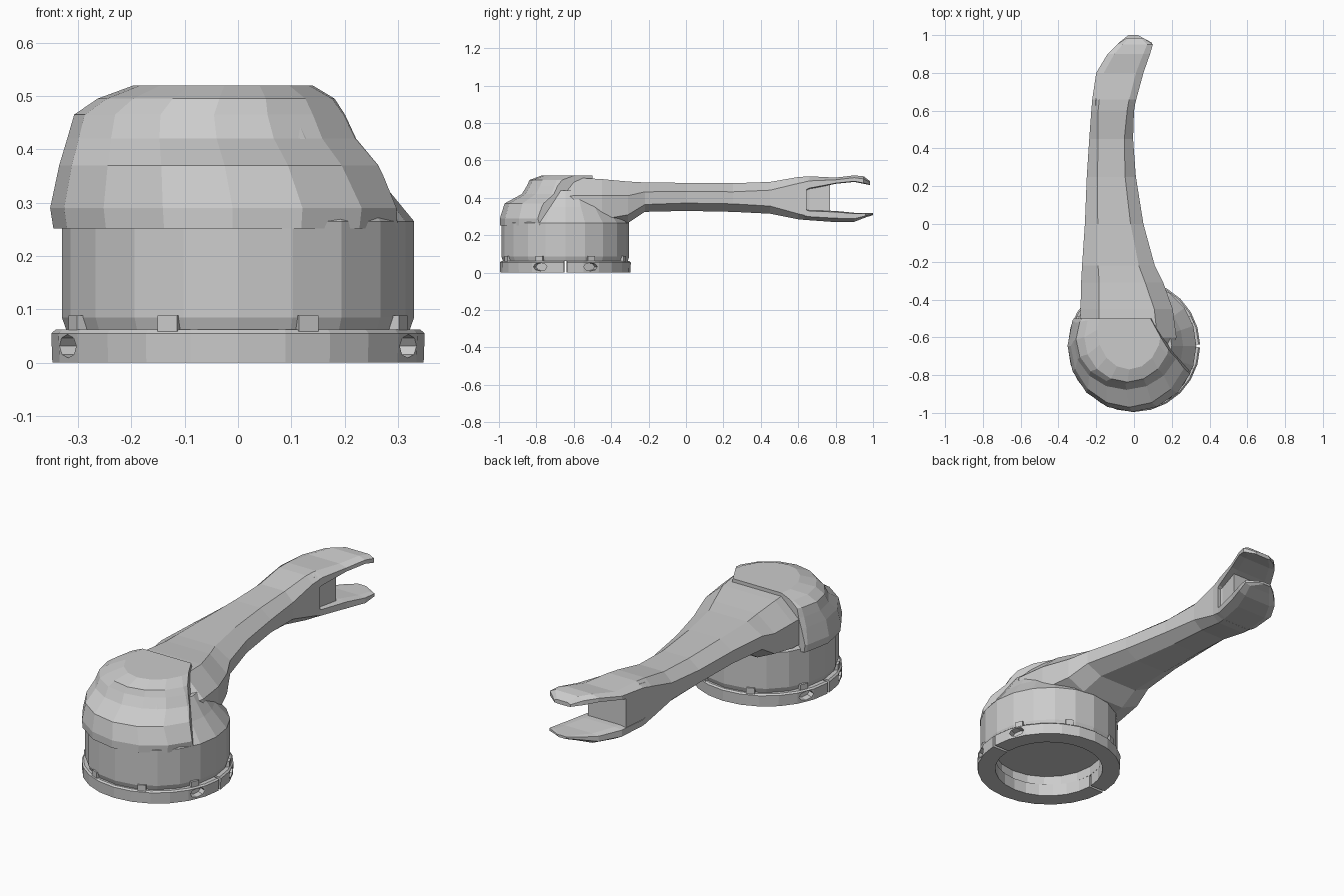
import bpy, bmesh, math
from mathutils import Vector, Matrix

if "Cube" in bpy.data.objects:
    bpy.data.objects.remove(bpy.data.objects["Cube"])

CY = -0.645  # y of the base axis
grey = bpy.data.materials.new("light_grey")
grey.diffuse_color = (0.6, 0.6, 0.6, 1)
grey.use_nodes = True
grey.node_tree.nodes["Principled BSDF"].inputs["Base Color"].default_value = grey.diffuse_color


def finish(bm, name, hidden=False):
    bmesh.ops.remove_doubles(bm, verts=bm.verts, dist=1e-5)
    bmesh.ops.recalc_face_normals(bm, faces=bm.faces)
    me = bpy.data.meshes.new(name)
    bm.to_mesh(me)
    bm.free()
    me.materials.append(grey)
    ob = bpy.data.objects.new(name, me)
    bpy.context.collection.objects.link(ob)
    ob.hide_render = hidden
    return ob


def skin(bm, rings):
    """Join a list of equal point rings with quads and close both ends."""
    rows = [[bm.verts.new(p) for p in r] for r in rings]
    n = len(rows[0])
    for a, b in zip(rows, rows[1:]):
        for i in range(n):
            j = (i + 1) % n
            bm.faces.new((a[i], a[j], b[j], b[i]))
    bm.faces.new(rows[0])
    bm.faces.new(rows[-1])


def section(y, xl, xr, zb, zt, cx, low, high):
    """Chamfered box cross-section across the arm."""
    dx, dl, dh = (xr - xl) * cx, (zt - zb) * low, (zt - zb) * high
    return [(xl + dx, y, zb), (xr - dx, y, zb), (xr, y, zb + dl), (xr, y, zt - dh),
            (xr - dx, y, zt), (xl + dx, y, zt), (xl, y, zt - dh), (xl, y, zb + dl)]


def loft(name, rows, *chamfer):
    bm = bmesh.new()
    skin(bm, [section(*r, *chamfer) for r in rows])
    return finish(bm, name)


def ellipse(cx, cy, rx, ry, z, n):
    return [(cx + rx * math.cos(math.tau * i / n), cy + ry * math.sin(math.tau * i / n), z)
            for i in range(n)]


# Hollow round housing with a sloping shoulder
bm = bmesh.new()
profile = [(0.262, 0.11), (0.262, 0.062), (0.322, 0.062), (0.33, 0.085),
           (0.33, 0.265), (0.26, 0.35), (0.20, 0.44)]
skin(bm, [ellipse(0, CY, r, r * 1.035, z, 20) for r, z in profile])
finish(bm, "housing")

# Clamp ring in two halves with side gaps, and bolt holes cut in
for side, start in (("front", math.pi), ("back", 0.0)):
    bm = bmesh.new()
    gap, n = 0.022, 12
    rings = []
    for i in range(n + 1):
        a = start + gap + (math.pi - 2 * gap) * i / n
        rings.append([(r * math.cos(a), CY + r * math.sin(a), z) for r, z in
                      ((0.262, 0), (0.348, 0), (0.35, 0.055), (0.342, 0.062), (0.262, 0.062))])
    skin(bm, rings)
    ring = finish(bm, side + "_clamp_ring")
    bm = bmesh.new()
    for a in (start + 0.40, start + math.pi - 0.40):
        pos = Vector((0.34 * math.cos(a), CY + 0.34 * math.sin(a), 0.031))
        m = (Matrix.Translation(pos) @ Matrix.Rotation(a, 4, 'Z')
             @ Matrix.Rotation(math.pi / 2, 4, 'Y') @ Matrix.Diagonal((1, 1.8, 1, 1)))
        bmesh.ops.create_cone(bm, cap_ends=True, segments=8, radius1=0.022, radius2=0.022,
                              depth=0.06, matrix=m)
    cutter = finish(bm, side + "_bolt_cutter", True)
    cutter.hide_viewport = True
    mod = ring.modifiers.new("bolt_holes", 'BOOLEAN')
    mod.object = cutter
    mod.operation = 'DIFFERENCE'
    mod.solver = 'EXACT'

# Small clips standing on the ring
bm = bmesh.new()
for deg in (24, 67, 113, 156, 204, 247, 293, 336):
    a = math.radians(deg)
    m = (Matrix.Translation((0.327 * math.cos(a), CY + 0.333 * math.sin(a), 0.074))
         @ Matrix.Rotation(a, 4, 'Z') @ Matrix.Diagonal((0.024, 0.04, 0.03, 1)))
    bmesh.ops.create_cube(bm, size=1, matrix=m)
finish(bm, "ring_clips")

# Domed front cover, trimmed at the back by one upright and one leaning plane
bm = bmesh.new()
cover = [(-0.01, CY, 0.336, 0.35, 0.252), (-0.01, CY, 0.342, 0.35, 0.29),
         (-0.025, CY, 0.31, 0.325, 0.37), (-0.04, -0.62, 0.28, 0.258, 0.42),
         (-0.045, -0.61, 0.262, 0.24, 0.465), (-0.035, -0.60, 0.228, 0.237, 0.495),
         (-0.025, -0.56, 0.17, 0.21, 0.52)]
skin(bm, [ellipse(*c, 16) for c in cover])
for co, no in (((0, -0.5, 0), (0, 1, 0)), ((0.22, -0.72, 0.46), (0.038, 0.0207, 0.0084))):
    bmesh.ops.bisect_plane(bm, geom=bm.verts[:] + bm.edges[:] + bm.faces[:],
                           plane_co=co, plane_no=no, clear_outer=True)
    bmesh.ops.holes_fill(bm, edges=[e for e in bm.edges if e.is_boundary], sides=0)
finish(bm, "front_cover")

# Arm: wide head narrowing to a slim curved neck
# (y, x left, x right, z low, z high, side, lower and upper chamfer)
arm = [(-0.82, -0.16, 0.10, 0.26, 0.40, 0.25, 0.1, 0.35),
       (-0.74, -0.24, 0.17, 0.255, 0.47, 0.25, 0.1, 0.35),
       (-0.60, -0.285, 0.225, 0.255, 0.508, 0.2, 0.1, 0.38),
       (-0.45, -0.283, 0.205, 0.255, 0.50, 0.2, 0.12, 0.36),
       (-0.31, -0.28, 0.155, 0.265, 0.487, 0.22, 0.2, 0.34),
       (-0.22, -0.275, 0.11, 0.325, 0.482, 0.22, 0.25, 0.32),
       (0.0, -0.26, 0.05, 0.33, 0.48, 0.22, 0.28, 0.3),
       (0.25, -0.25, 0.01, 0.325, 0.478, 0.22, 0.28, 0.3),
       (0.45, -0.237, -0.005, 0.315, 0.485, 0.2, 0.24, 0.26),
       (0.60, -0.226, 0.0, 0.285, 0.511, 0.16, 0.13, 0.15),
       (0.645, -0.222, 0.008, 0.281, 0.514, 0.16, 0.1, 0.12)]
loft("arm", arm)

# Fork: inset web and two tapering prongs that bend to the right
loft("fork_web", [(0.62, -0.222, -0.005, 0.295, 0.50), (0.66, -0.219, -0.01, 0.29, 0.505),
                  (0.77, -0.203, 0.01, 0.29, 0.49)], 0.08, 0.08, 0.08)
loft("upper_prong", [(0.63, -0.223, 0.004, 0.43, 0.513), (0.66, -0.221, 0.012, 0.445, 0.515),
                     (0.80, -0.20, 0.05, 0.475, 0.508), (0.90, -0.14, 0.085, 0.485, 0.52),
                     (0.95, -0.09, 0.10, 0.475, 0.515), (0.985, -0.04, 0.05, 0.468, 0.488)],
     0.16, 0.1, 0.35)
loft("lower_prong", [(0.63, -0.223, 0.004, 0.283, 0.345), (0.66, -0.221, 0.012, 0.28, 0.335),
                     (0.80, -0.20, 0.05, 0.27, 0.33), (0.90, -0.14, 0.085, 0.272, 0.32),
                     (0.96, -0.08, 0.095, 0.295, 0.32), (1.0, -0.03, 0.02, 0.308, 0.32)],
     0.16, 0.35, 0.1)
